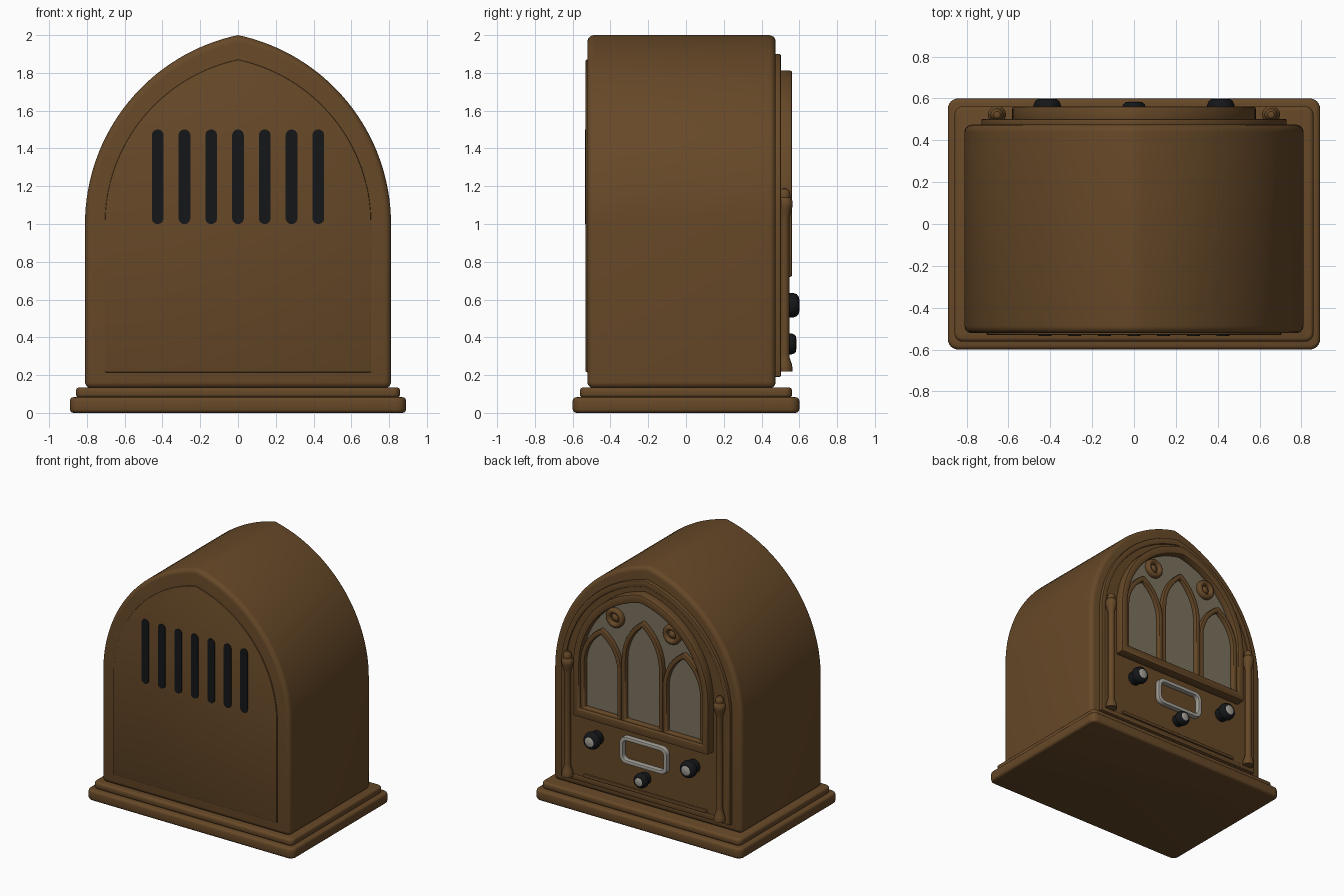
import bpy, bmesh, math
from mathutils import Matrix, Vector

if "Cube" in bpy.data.objects:
    bpy.data.objects.remove(bpy.data.objects["Cube"])


def material(name, rgb):
    m = bpy.data.materials.new(name)
    m.diffuse_color = (*rgb, 1)
    m.use_nodes = True
    m.node_tree.nodes["Principled BSDF"].inputs["Base Color"].default_value = m.diffuse_color
    return m


WOOD = material("walnut wood", (0.135, 0.066, 0.021))
BLACK = material("black", (0.007, 0.008, 0.009))
CLOTH = material("speaker cloth", (0.20, 0.17, 0.115))
METAL = material("dull metal", (0.38, 0.36, 0.32))


def finish(name, bm, mat, bevel=0, segs=3):
    bmesh.ops.recalc_face_normals(bm, faces=bm.faces)
    if bevel:
        edges = [e for e in bm.edges if e.calc_face_angle(0) > math.radians(50)]
        bmesh.ops.bevel(bm, geom=edges, offset=bevel, segments=segs, profile=0.5,
                        affect='EDGES', clamp_overlap=True)
    me = bpy.data.meshes.new(name)
    bm.to_mesh(me)
    bm.free()
    me.materials.append(mat)
    ob = bpy.data.objects.new(name, me)
    bpy.context.collection.objects.link(ob)
    bpy.ops.object.select_all(action='DESELECT')
    ob.select_set(True)
    bpy.context.view_layer.objects.active = ob
    bpy.ops.object.shade_smooth_by_angle(angle=math.radians(35))
    return ob


# ---- outlines (2D loops) ----
def arch(w, bottom, spring, top, cx=0, n=20):
    """Pointed arch: straight sides, then two arcs meeting at the top."""
    h = top - spring
    d = (h * h - w * w) / (2 * w)
    end = math.atan2(h, d)
    right = [(d * -1 + (w + d) * math.cos(end * i / n),
              spring + (w + d) * math.sin(end * i / n)) for i in range(n + 1)]
    left = [(-x, z) for x, z in reversed(right[:-1])]
    return [(x + cx, z) for x, z in [(w, bottom)] + right + left + [(-w, bottom)]]


def round_rect(w, h, r, cx=0, cz=0, n=6):
    pts = []
    for k, (sx, sz) in enumerate([(1, 1), (-1, 1), (-1, -1), (1, -1)]):
        for i in range(n + 1):
            a = math.pi / 2 * (k + i / n)
            pts.append((cx + sx * (w - r) + r * math.cos(a),
                        cz + sz * (h - r) + r * math.sin(a)))
    return pts


# ---- solids ----
def prism(name, loop, a, b, mat, bevel=0, hole=None, axis='Y', segs=3):
    """Extrude a loop from a to b; an equally long hole loop makes a frame."""
    bm = bmesh.new()

    def ring(pts, t):
        return [bm.verts.new((u, t, v) if axis == 'Y' else (u, v, t)) for u, v in pts]

    def bridge(p, q):
        for i in range(len(p)):
            j = (i + 1) % len(p)
            bm.faces.new((p[i], p[j], q[j], q[i]))

    o1, o2 = ring(loop, a), ring(loop, b)
    bridge(o1, o2)
    if hole:
        i1, i2 = ring(hole, a), ring(hole, b)
        bridge(i1, i2)
        bridge(o1, i1)
        bridge(o2, i2)
    else:
        bm.faces.new(o1)
        bm.faces.new(o2)
    return finish(name, bm, mat, bevel, segs)


def lathe(name, profile, loc, mat, axis='Z', n=28):
    """Revolve (radius, height) points around an axis through loc."""
    bm = bmesh.new()
    rings = [[bm.verts.new((r * math.cos(2 * math.pi * i / n),
                            r * math.sin(2 * math.pi * i / n), h)) for i in range(n)]
             for r, h in profile]
    for p, q in zip(rings, rings[1:]):
        for i in range(n):
            j = (i + 1) % n
            bm.faces.new((p[i], p[j], q[j], q[i]))
    bm.faces.new(rings[0])
    bm.faces.new(rings[-1])
    if axis == 'Y':
        bm.transform(Matrix.Rotation(-math.pi / 2, 4, 'X'))
    bm.transform(Matrix.Translation(Vector(loc)))
    return finish(name, bm, mat)


# Stepped plinth
prism("plinth_lower", round_rect(0.89, 0.6, 0.05), 0, 0.083, WOOD, 0.02, axis='Z')
prism("plinth_upper", round_rect(0.858, 0.562, 0.04), 0.08, 0.135, WOOD, 0.018, axis='Z')

# Cabinet shell
prism("cabinet", arch(0.81, 0.13, 1.0, 2.0, n=32), -0.522, 0.475, WOOD, 0.035, segs=5)

# Panel with vent slots on the -y side
prism("vent_panel", arch(0.705, 0.215, 1.0, 1.87, n=32), -0.531, -0.5, WOOD, 0.006, segs=2)
for i in range(7):
    prism("vent_slot", round_rect(0.031, 0.25, 0.03, (i - 3) * 0.1417, 1.25),
          -0.536, -0.52, BLACK)

# Face board and its raised border on the +y side
face = arch(0.69, 0.23, 1.02, 1.85, n=32)
prism("face_board", face, 0.46, 0.492, WOOD)
prism("face_border", arch(0.73, 0.19, 1.02, 1.9, n=32), 0.46, 0.502, WOOD, 0.007,
      hole=face, segs=2)
prism("lower_strip", round_rect(0.53, 0.012, 0.01, 0, 0.245), 0.48, 0.506, WOOD, 0.004)

# Speaker opening: cloth, heavy frame, sill
prism("speaker_cloth", arch(0.55, 0.75, 1.12, 1.77), 0.48, 0.508, CLOTH)
prism("speaker_frame", arch(0.582, 0.72, 1.12, 1.812), 0.48, 0.562, WOOD, 0.01,
      hole=arch(0.53, 0.785, 1.12, 1.745), segs=2)

# Three pointed window frames
for cx, spring, top in [(-0.355, 1.14, 1.40), (0, 1.26, 1.55), (0.355, 1.14, 1.40)]:
    prism("window_frame", arch(0.178, 0.76, spring, top + 0.045, cx), 0.49, 0.543, WOOD,
          0.01, hole=arch(0.142, 0.80, spring, top, cx), segs=2)

# Rosettes, turned columns and side knobs, mirrored
ring_profile = [(0.055 + 0.02 * math.cos(a), 0.02 + 0.02 * math.sin(a))
                for a in [i * math.pi / 6 for i in range(7)]]
rosette = [(0.075, 0)] + ring_profile + [(0.035, 0.008), (0.028, 0.02), (0.016, 0.03), (0.003, 0.033)]
column = [(0.042, 0.22), (0.042, 0.235), (0.038, 0.26), (0.027, 0.29), (0.025, 0.31),
          (0.025, 1.03), (0.03, 1.05), (0.04, 1.085), (0.043, 1.1), (0.043, 1.12),
          (0.036, 1.132), (0.03, 1.14), (0.031, 1.155), (0.027, 1.172), (0.016, 1.186),
          (0.002, 1.19)]


def knob(x, z, r, front):
    d = front - 0.485
    lathe("knob", [(r * 0.8, 0), (r * 0.85, d * 0.5), (r, d * 0.55), (r, d * 0.72),
                   (r * 0.9, d * 0.88), (r * 0.72, d * 0.97), (r * 0.6, d * 0.98)],
          (x, 0.485, z), BLACK, 'Y')
    lathe("knob_cap", [(r * 0.58, 0), (r * 0.58, 0.006), (r * 0.5, 0.009)],
          (x, front - 0.009, z), METAL, 'Y')


for s in (-1, 1):
    lathe("rosette", rosette, (s * 0.245, 0.503, 1.555), WOOD, 'Y')
    lathe("column", column, (s * 0.655, 0.522, 0), WOOD)
    knob(s * 0.415, 0.57, 0.065, 0.6)
knob(0, 0.365, 0.056, 0.585)

# Dial surround
prism("dial_frame", round_rect(0.205, 0.105, 0.055, 0, 0.55), 0.485, 0.53, METAL, 0.008,
      hole=round_rect(0.175, 0.075, 0.035, 0, 0.55), segs=2)
